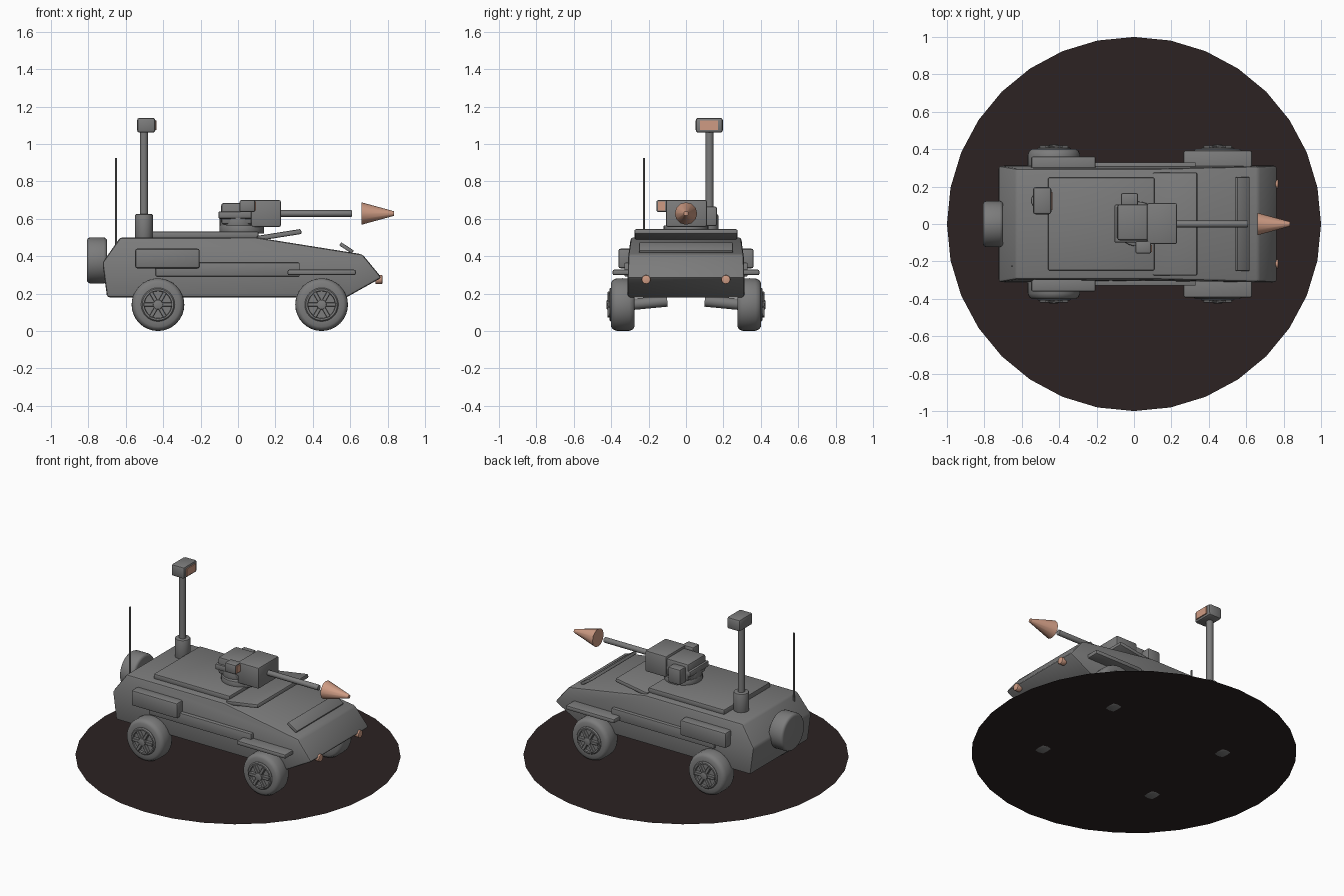
import bpy, bmesh, math
from mathutils import Matrix, Vector

if "Cube" in bpy.data.objects:
    bpy.data.objects.remove(bpy.data.objects["Cube"])


def material(name, rgb):
    m = bpy.data.materials.new(name)
    m.diffuse_color = (*rgb, 1)
    m.use_nodes = True
    m.node_tree.nodes["Principled BSDF"].inputs["Base Color"].default_value = m.diffuse_color
    return m


GREY = material("armour grey", (0.2, 0.2, 0.2))
COPPER = material("copper", (0.62, 0.33, 0.23))
DARK = material("dark ground", (0.025, 0.016, 0.016))


def finish(name, bm, mat, bevel=0, segs=2, angle=35):
    """Bevel the sharp edges, shade by angle and link the object."""
    bmesh.ops.recalc_face_normals(bm, faces=bm.faces)
    if bevel:
        sharp = [e for e in bm.edges if e.is_manifold and e.calc_face_angle(0) > math.radians(30)]
        bmesh.ops.bevel(bm, geom=sharp, offset=bevel, segments=segs, profile=0.5,
                        affect='EDGES', clamp_overlap=True)
    me = bpy.data.meshes.new(name)
    bm.to_mesh(me)
    bm.free()
    me.materials.append(mat)
    ob = bpy.data.objects.new(name, me)
    bpy.context.collection.objects.link(ob)
    bpy.ops.object.select_all(action='DESELECT')
    ob.select_set(True)
    bpy.context.view_layer.objects.active = ob
    bpy.ops.object.shade_smooth_by_angle(angle=math.radians(angle))
    return ob


def box(name, x, y, z, mat=GREY, bevel=0.01, tilt=0):
    """Box from (min, max) ranges, tilted about the y axis in degrees."""
    bm = bmesh.new()
    bmesh.ops.create_cube(bm, size=1)
    size = [r[1] - r[0] for r in (x, y, z)]
    mid = [(r[0] + r[1]) / 2 for r in (x, y, z)]
    bm.transform(Matrix.Translation(mid) @ Matrix.Rotation(math.radians(tilt), 4, 'Y')
                 @ Matrix.Diagonal((*size, 1)))
    return finish(name, bm, mat, bevel)


def rod(name, a, b, r1, r2=None, mat=GREY, sides=24, bevel=0, segs=2):
    """Cylinder or cone frustum from point a to point b."""
    a, b = Vector(a), Vector(b)
    bm = bmesh.new()
    bmesh.ops.create_cone(bm, cap_ends=True, segments=sides, radius1=r1,
                          radius2=r1 if r2 is None else r2, depth=(b - a).length)
    rot = Vector((0, 0, 1)).rotation_difference(b - a).to_matrix().to_4x4()
    bm.transform(Matrix.Translation((a + b) / 2) @ rot)
    return finish(name, bm, mat, bevel, segs)


def lathe_y(name, profile, centre, side, sides=32):
    """Closed (radius, y) profile spun about the wheel axle."""
    bm = bmesh.new()
    vs = [bm.verts.new((r, y, 0)) for r, y in profile]
    es = [bm.edges.new((vs[i], vs[(i + 1) % len(vs)])) for i in range(len(vs))]
    bmesh.ops.spin(bm, geom=vs + es, cent=(0, 0, 0), axis=(0, 1, 0),
                   angle=2 * math.pi, steps=sides, use_duplicate=False)
    bmesh.ops.remove_doubles(bm, verts=bm.verts, dist=1e-5)
    bm.transform(Matrix.Translation(centre) @ Matrix.Diagonal((1, side, 1, 1)))
    return finish(name, bm, GREY, angle=40)


# Ground disc: a single flat face
bm = bmesh.new()
bmesh.ops.create_circle(bm, cap_ends=True, segments=32, radius=1,
                        matrix=Matrix.Translation((0, 0, 0.005)))
finish("ground_disc", bm, DARK)

# Hull: side profile extruded across, slightly narrower at the top
outline = [(-0.70, 0.18), (-0.725, 0.365), (-0.63, 0.5), (0.10, 0.5),
           (0.665, 0.41), (0.768, 0.285), (0.58, 0.18)]
bm = bmesh.new()
rings = []
for s in (-1, 1):
    rings.append([bm.verts.new((x, s * (0.312 if z < 0.39 else 0.312 - 0.15 * (z - 0.39)), z))
                  for x, z in outline])
n = len(outline)
for i in range(n):
    j = (i + 1) % n
    bm.faces.new((rings[0][i], rings[0][j], rings[1][j], rings[1][i]))
for ring in rings:
    bm.faces.new(ring)
finish("hull", bm, GREY, 0.014)

# Deck plates
box("roof_plate", (-0.46, 0.11), (-0.248, 0.248), (0.495, 0.532), bevel=0.008)
box("raised_front_hatch", (0.10, 0.34), (-0.275, 0.275), (0.500, 0.527), bevel=0.008, tilt=-9)
box("nose_flap", (0.54, 0.62), (-0.25, 0.25), (0.434, 0.454), bevel=0.004, tilt=33)

# Parts mirrored on both sides
for s, tag in ((-1, "right"), (1, "left")):
    def span(a, b):
        return tuple(sorted((s * a, s * b)))
    box(f"side_strip_{tag}", (-0.44, 0.33), span(0.28, 0.33), (0.292, 0.365), bevel=0.006)
    box(f"storage_box_{tag}", (-0.55, -0.205), span(0.28, 0.362), (0.335, 0.44), bevel=0.012)
    box(f"front_fender_{tag}", (0.265, 0.63), span(0.27, 0.393), (0.298, 0.328), bevel=0.01)
    rod(f"headlight_{tag}", (0.735, s * 0.213, 0.275), (0.772, s * 0.213, 0.275), 0.024,
        mat=COPPER, sides=16, bevel=0.004)
    for x, end in ((-0.428, "rear"), (0.447, "front")):
        c = (x, 0, 0.141)
        # Tyre with rounded shoulders
        lathe_y(f"{end}_tyre_{tag}",
                [(0.088, 0.275), (0.118, 0.275), (0.132, 0.283), (0.14, 0.302), (0.141, 0.338),
                 (0.14, 0.372), (0.132, 0.391), (0.118, 0.4), (0.088, 0.4)], c, s)
        # Rim, spokes and hub
        lathe_y(f"{end}_rim_{tag}",
                [(0.0, 0.285), (0.09, 0.285), (0.09, 0.403), (0.084, 0.41),
                 (0.074, 0.41), (0.072, 0.397), (0.0, 0.397)], c, s)
        rod(f"{end}_hub_{tag}", (x, s * 0.39, 0.141), (x, s * 0.424, 0.141), 0.026,
            sides=16, bevel=0.004)
        bm = bmesh.new()
        for k in range(6):
            bmesh.ops.create_cube(bm, size=1, matrix=Matrix.Translation((x, s * 0.404, 0.141))
                                  @ Matrix.Rotation(k * math.pi / 3, 4, 'Y')
                                  @ Matrix.Translation((0.046, 0, 0))
                                  @ Matrix.Diagonal((0.06, 0.03, 0.02, 1)))
        finish(f"{end}_spokes_{tag}", bm, GREY, 0.002, 1)
    # Axle stub from hull to wheel
    for x, end in ((-0.428, "rear"), (0.447, "front")):
        rod(f"{end}_axle_{tag}", (x, s * 0.1, 0.16), (x, s * 0.3, 0.141), 0.03, sides=12)

# Turret
rod("turret_ring", (0.02, 0, 0.52), (0.02, 0, 0.565), 0.12, sides=32, bevel=0.006)
rod("turret_neck", (0.0, 0, 0.55), (0.0, 0, 0.615), 0.098, sides=32, bevel=0.006)
box("turret_slab", (-0.105, 0.09), (-0.10, 0.105), (0.60, 0.64))
box("turret_rear", (-0.09, 0.08), (-0.088, 0.105), (0.57, 0.685), bevel=0.014)
box("gun_housing", (0.07, 0.23), (-0.108, 0.112), (0.557, 0.70), bevel=0.01)
box("sight_box", (0.008, 0.092), (-0.158, -0.09), (0.636, 0.70))
box("sight_lens", (0.091, 0.097), (-0.15, -0.112), (0.645, 0.692), COPPER, 0)
box("ammo_box", (-0.07, 0.022), (0.09, 0.165), (0.56, 0.665))
rod("barrel", (0.2, 0, 0.628), (0.61, 0, 0.628), 0.018, sides=16, bevel=0.004)
rod("muzzle_flash", (0.66, 0, 0.628), (0.835, 0, 0.628), 0.06, 0.012, COPPER, 12)

# Sensor mast
rod("mast_base", (-0.503, 0.125, 0.49), (-0.503, 0.125, 0.625), 0.048, bevel=0.008)
rod("mast", (-0.503, 0.125, 0.6), (-0.503, 0.125, 1.08), 0.022, sides=20)
box("sensor_head", (-0.54, -0.442), (0.052, 0.197), (1.06, 1.14), bevel=0.014)
box("sensor_lens", (-0.443, -0.435), (0.075, 0.172), (1.075, 1.126), COPPER, 0)

# Antenna and spare wheel
rod("antenna", (-0.652, -0.225, 0.46), (-0.652, -0.225, 0.925), 0.006, sides=8)
rod("spare_wheel", (-0.808, 0, 0.377), (-0.70, 0, 0.377), 0.123, sides=32, bevel=0.018, segs=3)
